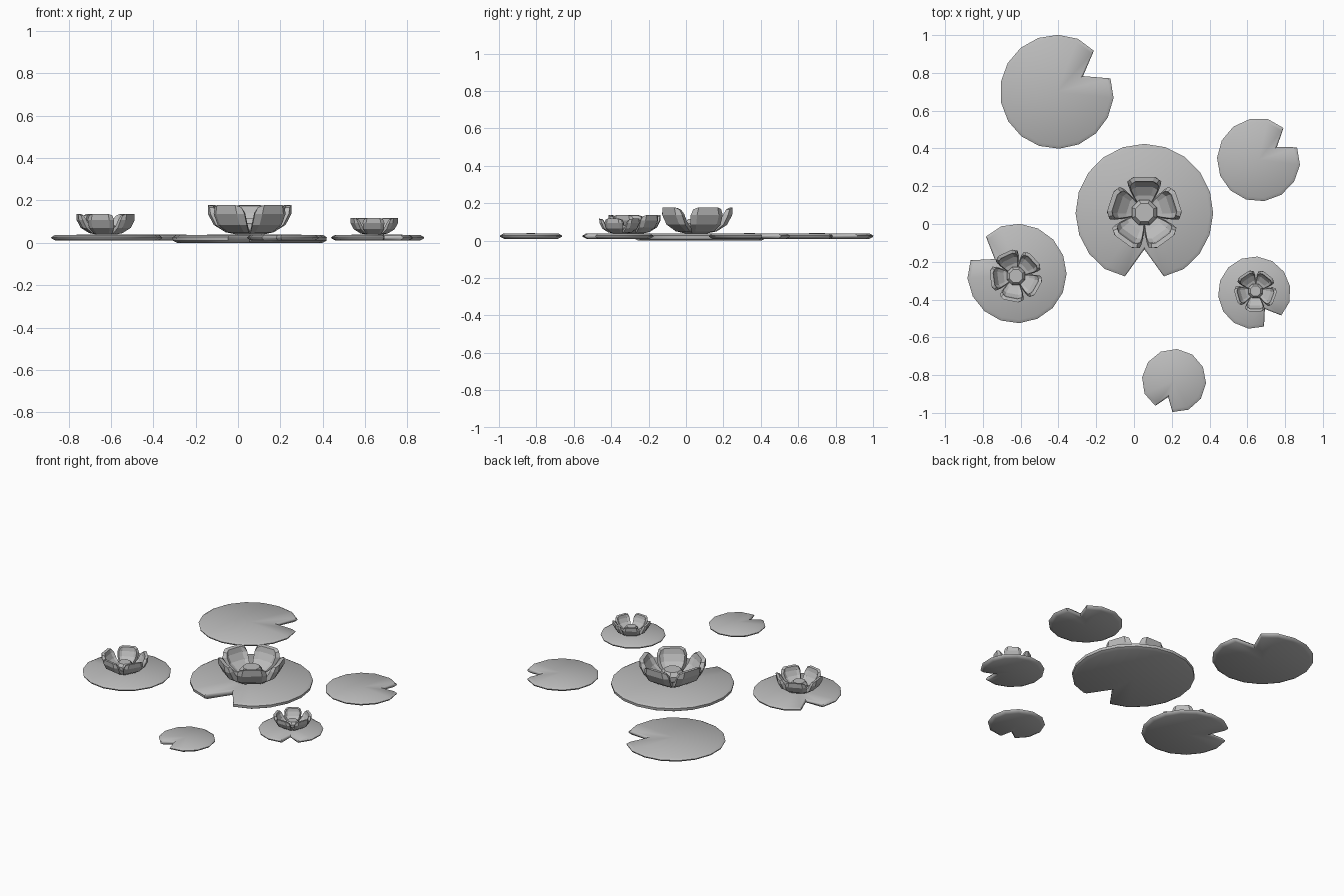
import bpy, bmesh, math
from mathutils import Matrix

if "Cube" in bpy.data.objects:
    bpy.data.objects.remove(bpy.data.objects["Cube"])

# The whole model is one plain grey
GREY = bpy.data.materials.new("plain grey")
GREY.diffuse_color = (0.5, 0.5, 0.5, 1)
GREY.use_nodes = True
GREY.node_tree.nodes["Principled BSDF"].inputs["Base Color"].default_value = GREY.diffuse_color


def finish(bm, name, smooth=False):
    bmesh.ops.recalc_face_normals(bm, faces=bm.faces)
    me = bpy.data.meshes.new(name)
    bm.to_mesh(me)
    bm.free()
    me.materials.append(GREY)
    if smooth:
        me.shade_smooth()
        me.set_sharp_from_angle(angle=math.radians(50))
    ob = bpy.data.objects.new(name, me)
    bpy.context.collection.objects.link(ob)
    return ob


# Round floating leaf with a V notch and bevelled rim
def lily_pad(name, x, y, r, notch, sides, z0):
    half = math.radians(17)
    a0 = math.radians(notch)
    outline = [(0.54, a0)]
    for i in range(sides + 1):
        a = a0 + half + (2 * math.pi - 2 * half) * i / sides
        outline.append((0.98 if i in (0, sides) else 1.012, a))
    bm = bmesh.new()
    rings = []
    for inset, z in ((0.022, z0), (0.002, z0 + 0.010), (0.0, 0.027), (0.018, 0.037)):
        ring = []
        for k, a in outline:
            d = k * r - inset
            ring.append(bm.verts.new((x + d * math.cos(a), y + d * math.sin(a), z)))
        rings.append(ring)
    n = len(outline)
    for lo, hi in zip(rings, rings[1:]):
        for i in range(n):
            j = (i + 1) % n
            bm.faces.new((lo[i], lo[j], hi[j], hi[i]))
    for ring, z in ((rings[0], z0), (rings[-1], 0.040)):
        c = bm.verts.new((x, y, z))
        for i in range(n):
            bm.faces.new((c, ring[i], ring[(i + 1) % n]))
    finish(bm, name, True)


# Cupped thick petal: rows of (radius, height, half width, edge pull-in)
OUTER = [(0.045, 0.000, 0.036, 0.000), (0.105, 0.013, 0.064, 0.010),
         (0.160, 0.048, 0.085, 0.020), (0.187, 0.100, 0.090, 0.022),
         (0.190, 0.141, 0.078, 0.016)]
INNER = [(0.045, 0.022, 0.030, 0.000), (0.090, 0.035, 0.052, 0.008),
         (0.135, 0.066, 0.070, 0.016), (0.158, 0.105, 0.075, 0.018),
         (0.166, 0.138, 0.066, 0.012)]


def petal_grid(bm, rows):
    grid = []
    for r, z, w, pull in rows:
        grid.append([bm.verts.new((r - pull * (abs(s) == 1), s * w,
                                   z - (0.010 if abs(s) == 1 and z > 0.13 else 0)))
                     for s in (-1, -0.68, 0.68, 1)])
    for a, b in zip(grid, grid[1:]):
        for i in range(3):
            bm.faces.new((a[i], a[i + 1], b[i + 1], b[i]))
    return grid


def flower(name, x, y, scale, turn):
    place = Matrix.Translation((x, y, 0.037)) @ Matrix.Scale(scale, 4)
    for k in range(5):
        bm = bmesh.new()
        o, n = petal_grid(bm, OUTER), petal_grid(bm, INNER)
        # close the rim between outer and inner skins
        for row in (0, -1):
            for i in range(3):
                bm.faces.new((o[row][i], o[row][i + 1], n[row][i + 1], n[row][i]))
        for col in (0, 3):
            for i in range(len(o) - 1):
                bm.faces.new((o[i][col], o[i + 1][col], n[i + 1][col], n[i][col]))
        rot = Matrix.Rotation(math.radians(turn + 72 * k), 4, 'Z')
        bm.transform(place @ rot)
        finish(bm, f"{name}_petal_{k + 1}")
    # faceted button in the middle
    bm = bmesh.new()
    rings = []
    for r, z in ((0.050, 0.0), (0.070, 0.025), (0.072, 0.055), (0.052, 0.080)):
        rings.append([bm.verts.new((r * math.cos(math.pi * (i + 0.5) / 4),
                                    r * math.sin(math.pi * (i + 0.5) / 4), z))
                      for i in range(8)])
    for a, b in zip(rings, rings[1:]):
        for i in range(8):
            j = (i + 1) % 8
            bm.faces.new((a[i], a[j], b[j], b[i]))
    bm.faces.new(rings[0])
    bm.faces.new(rings[-1])
    bm.transform(place)
    finish(bm, f"{name}_centre")


# Leaves: x, y, radius, notch direction, sides, underside height
lily_pad("centre_pad", 0.055, 0.06, 0.36, -90, 18, 0.0)
lily_pad("back_left_pad", -0.408, 0.70, 0.298, 31, 16, 0.010)
lily_pad("back_right_pad", 0.66, 0.34, 0.218, 35, 13, 0.010)
lily_pad("left_pad", -0.62, -0.262, 0.26, 147, 15, 0.010)
lily_pad("right_pad", 0.637, -0.364, 0.19, -57, 13, 0.010)
lily_pad("front_pad", 0.212, -0.831, 0.168, -110, 11, 0.010)

# Flowers
flower("centre_flower", 0.055, 0.06, 1.0, 90)
flower("left_flower", -0.625, -0.275, 0.71, 115)
flower("right_flower", 0.643, -0.355, 0.57, 124)
